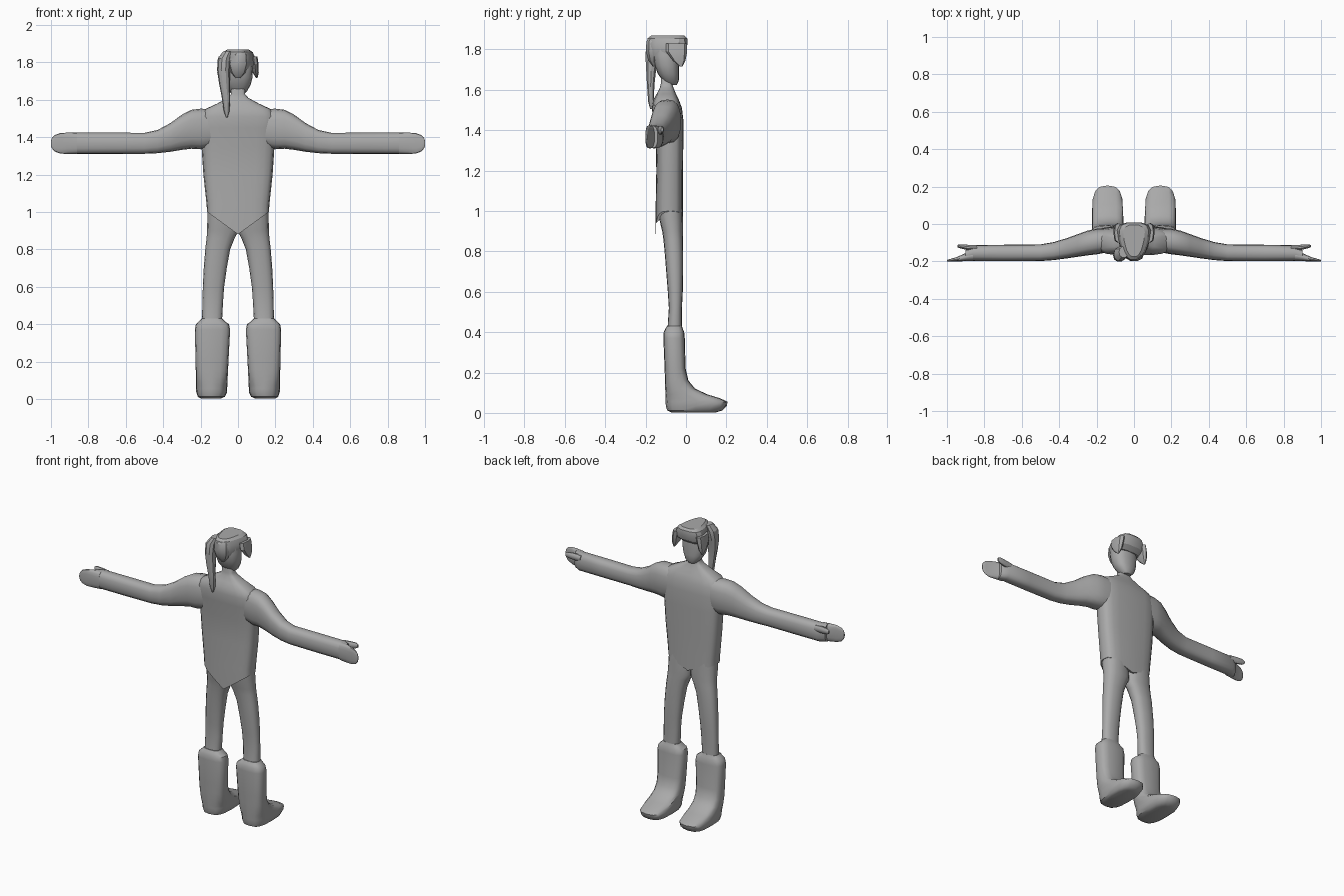
import bpy, bmesh, math

grey = bpy.data.materials.new("warm_grey")
grey.diffuse_color = (0.4, 0.4, 0.4, 1)


def spow(v, e):
    return math.copysign(abs(v) ** e, v)


def loft(name, rings, axis='z', n=16, square=2.6, taper=0.0, dip=(0, 0), angle=40):
    """Skin closed sections. Ring: (position, a_min, a_max, b_min, b_max).
    Axis z: a = x, b = y. Axis x: a = y, b = z.
    taper narrows a towards low b; dip lowers the middle of the first ring (back, front)."""
    bm = bmesh.new()
    loops = []
    for i, (p, a0, a1, b0, b1) in enumerate(rings):
        loop = []
        for k in range(n):
            t = 2 * math.pi * k / n
            u, v = spow(math.cos(t), 2 / square), spow(math.sin(t), 2 / square)
            u *= 1 - taper * (1 - v) / 2
            a = (a0 + a1) / 2 + u * (a1 - a0) / 2
            b = (b0 + b1) / 2 + v * (b1 - b0) / 2
            q = p
            if i == 0:
                q -= (dip[0] if v < 0.1 else dip[1]) * (1 - abs(u))
            loop.append(bm.verts.new((a, b, q) if axis == 'z' else (q, a, b)))
        loops.append(loop)
    for l0, l1 in zip(loops, loops[1:]):
        for k in range(n):
            j = (k + 1) % n
            bm.faces.new((l0[k], l0[j], l1[j], l1[k]))
    bm.faces.new(loops[0][::-1])
    bm.faces.new(loops[-1])
    bmesh.ops.recalc_face_normals(bm, faces=bm.faces)
    me = bpy.data.meshes.new(name)
    bm.to_mesh(me)
    bm.free()
    me.materials.append(grey)
    ob = bpy.data.objects.new(name, me)
    bpy.context.collection.objects.link(ob)
    bpy.ops.object.select_all(action='DESELECT')
    ob.select_set(True)
    bpy.context.view_layer.objects.active = ob
    bpy.ops.object.shade_smooth_by_angle(angle=math.radians(angle))
    return ob


def mirrored(ob):
    m = ob.modifiers.new("mirror", 'MIRROR')
    m.use_axis[0] = True
    return ob


# Torso with a pointed hem, closing up into the neck
loft("torso", [
    (1.00, -0.165, 0.165, -0.15, -0.015),
    (1.04, -0.168, 0.168, -0.15, -0.015),
    (1.20, -0.185, 0.185, -0.147, -0.015),
    (1.35, -0.195, 0.195, -0.150, -0.013),
    (1.45, -0.200, 0.200, -0.165, -0.013),
    (1.51, -0.200, 0.200, -0.168, -0.020),
    (1.55, -0.175, 0.175, -0.162, -0.035),
    (1.58, -0.110, 0.110, -0.145, -0.050),
    (1.61, -0.055, 0.055, -0.130, -0.062),
    (1.63, -0.038, 0.038, -0.125, -0.068),
    (1.70, -0.036, 0.036, -0.122, -0.070),
], square=3.4, n=20, dip=(0.12, 0.06))

# Legs
mirrored(loft("legs", [
    (0.38, 0.090, 0.190, -0.095, -0.020),
    (0.44, 0.084, 0.192, -0.090, -0.020),
    (0.52, 0.080, 0.190, -0.085, -0.020),
    (0.60, 0.074, 0.188, -0.090, -0.016),
    (0.70, 0.060, 0.183, -0.098, -0.014),
    (0.80, 0.042, 0.175, -0.106, -0.014),
    (0.86, 0.018, 0.168, -0.112, -0.015),
    (0.90, -0.004, 0.165, -0.118, -0.016),
    (0.97, -0.004, 0.164, -0.135, -0.016),
    (1.05, -0.004, 0.160, -0.140, -0.020),
], square=2.4))

# Boots: shaft spreading into a long foot
mirrored(loft("boots", [
    (0.003, 0.090, 0.200, -0.075, 0.150),
    (0.012, 0.070, 0.215, -0.093, 0.180),
    (0.035, 0.059, 0.223, -0.100, 0.202),
    (0.055, 0.058, 0.225, -0.101, 0.206),
    (0.072, 0.057, 0.225, -0.102, 0.170),
    (0.092, 0.056, 0.225, -0.102, 0.105),
    (0.120, 0.055, 0.225, -0.103, 0.045),
    (0.160, 0.053, 0.226, -0.104, 0.012),
    (0.220, 0.050, 0.227, -0.106, -0.002),
    (0.370, 0.042, 0.231, -0.112, -0.006),
    (0.400, 0.048, 0.225, -0.110, -0.009),
    (0.415, 0.070, 0.208, -0.103, -0.015),
    (0.430, 0.084, 0.194, -0.094, -0.020),
], square=3.0))

# Arms ending in a hollow at the palm
mirrored(loft("arms", [
    (0.13, -0.150, -0.025, 1.35, 1.550),
    (0.20, -0.162, -0.025, 1.335, 1.552),
    (0.25, -0.168, -0.036, 1.338, 1.546),
    (0.30, -0.175, -0.054, 1.332, 1.520),
    (0.36, -0.184, -0.076, 1.322, 1.476),
    (0.43, -0.193, -0.097, 1.314, 1.438),
    (0.50, -0.198, -0.109, 1.311, 1.423),
    (0.70, -0.199, -0.111, 1.310, 1.424),
    (0.86, -0.198, -0.113, 1.310, 1.424),
    (0.90, -0.198, -0.140, 1.311, 1.423),
], axis='x', square=2.6))

# Flat fingers
mirrored(loft("fingers", [
    (0.86, -0.198, -0.140, 1.311, 1.423),
    (0.91, -0.199, -0.160, 1.310, 1.424),
    (0.95, -0.200, -0.178, 1.312, 1.422),
    (0.98, -0.201, -0.186, 1.323, 1.411),
    (0.995, -0.201, -0.190, 1.340, 1.395),
    (1.0, -0.200, -0.193, 1.355, 1.380),
], axis='x', square=2.6))

# Thumbs
mirrored(loft("thumbs", [
    (0.84, -0.145, -0.113, 1.375, 1.418),
    (0.89, -0.140, -0.111, 1.378, 1.422),
    (0.93, -0.130, -0.109, 1.383, 1.421),
    (0.945, -0.124, -0.112, 1.392, 1.413),
], axis='x', n=10, square=2))

# Head
loft("head", [
    (1.625, -0.026, 0.026, -0.100, -0.045),
    (1.645, -0.048, 0.048, -0.115, -0.036),
    (1.680, -0.068, 0.068, -0.140, -0.034),
    (1.720, -0.078, 0.078, -0.155, -0.034),
    (1.770, -0.080, 0.080, -0.165, -0.034),
    (1.840, -0.070, 0.070, -0.160, -0.040),
], square=2.4)

# Hair cap, wide at the brow and narrow behind
loft("hair_cap", [
    (1.765, -0.095, 0.095, -0.185, -0.030),
    (1.790, -0.110, 0.110, -0.192, -0.002),
    (1.830, -0.108, 0.108, -0.196, 0.010),
    (1.855, -0.094, 0.094, -0.192, 0.008),
    (1.868, -0.070, 0.070, -0.175, -0.005),
], n=14, square=3, taper=0.5, angle=30)

# Side locks hanging beside the brow
mirrored(loft("side_locks", [
    (1.715, 0.097, 0.104, -0.030, -0.018),
    (1.745, 0.078, 0.111, -0.065, -0.003),
    (1.790, 0.068, 0.110, -0.100, 0.006),
    (1.830, 0.060, 0.104, -0.100, 0.006),
], n=8, square=2.4, angle=30))

# Rounded hair at the back of the head
loft("back_hair", [
    (1.715, -0.012, 0.012, -0.165, -0.145),
    (1.745, -0.038, 0.040, -0.188, -0.130),
    (1.790, -0.052, 0.054, -0.200, -0.120),
    (1.840, -0.040, 0.050, -0.198, -0.120),
    (1.860, -0.020, 0.040, -0.185, -0.120),
], n=10, square=2.2, angle=30)

# Ponytail hanging off one side
loft("ponytail", [
    (1.505, -0.064, -0.056, -0.178, -0.168),
    (1.540, -0.076, -0.045, -0.188, -0.158),
    (1.620, -0.088, -0.042, -0.194, -0.156),
    (1.690, -0.102, -0.044, -0.198, -0.148),
    (1.760, -0.112, -0.044, -0.202, -0.135),
    (1.820, -0.108, -0.040, -0.200, -0.120),
    (1.858, -0.080, -0.030, -0.180, -0.120),
], n=10, square=2.2, angle=30)
